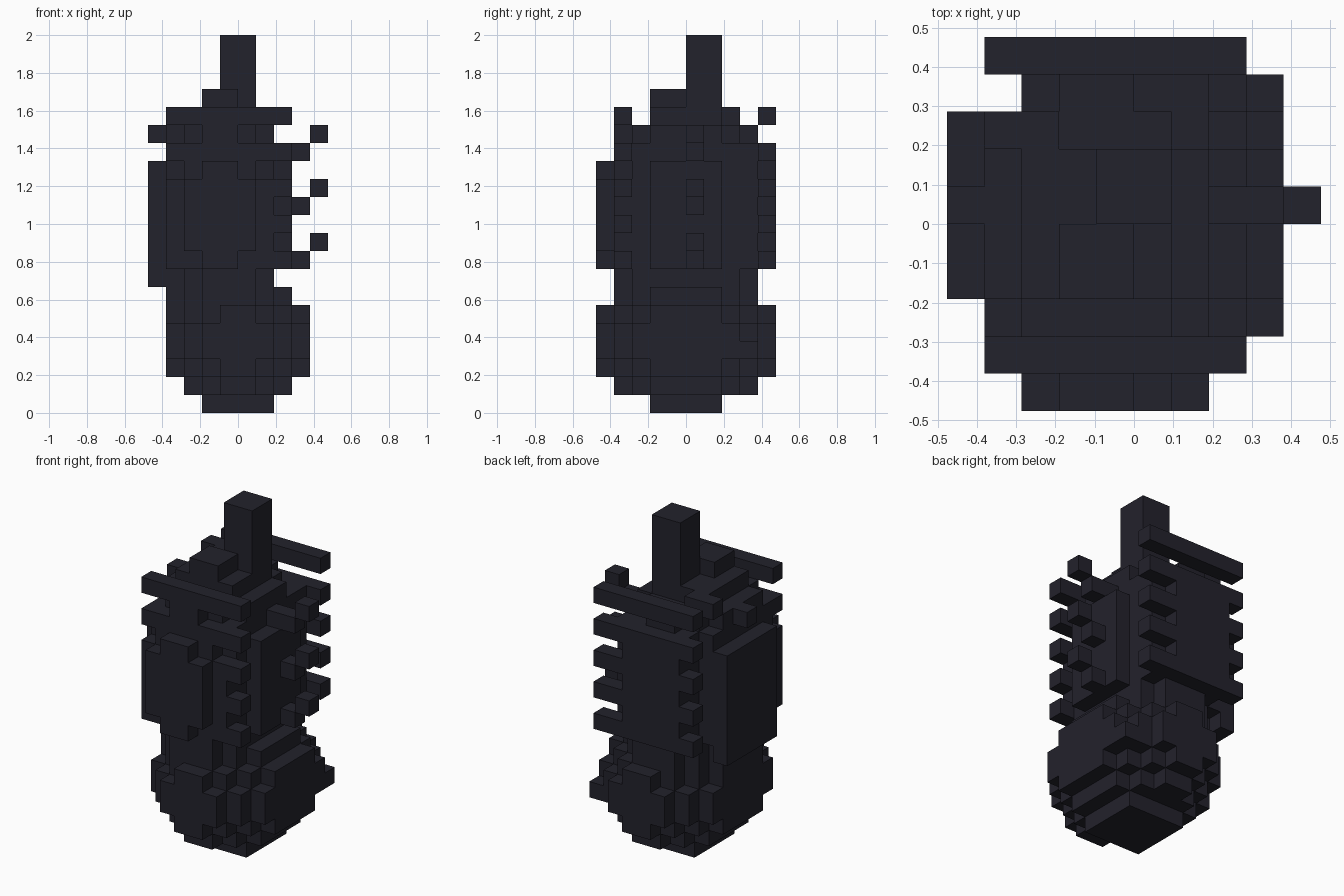
import bpy
import bmesh

cube = bpy.data.objects.get("Cube")
if cube:
    bpy.data.objects.remove(cube, do_unlink=True)

U = 2 / 21  # size of one block

mat = bpy.data.materials.new("charcoal")
mat.use_nodes = True
colour = (0.0165, 0.016, 0.025, 1)
mat.diffuse_color = colour
bsdf = mat.node_tree.nodes["Principled BSDF"]
bsdf.inputs["Base Color"].default_value = colour
bsdf.inputs["Roughness"].default_value = 0.8

taken = set()
DIRS = [(a, s) for a in range(3) for s in (0, 1)]


def part(name, *boxes):
    """One blocky shell from boxes given as x0, x1, y0, y1, z0, z1 in blocks."""
    cells = set()
    for x0, x1, y0, y1, z0, z1 in boxes:
        cells |= {(x, y, z) for x in range(x0, x1)
                  for y in range(y0, y1) for z in range(z0, z1)}
    cells -= taken
    taken.update(cells)
    bm = bmesh.new()
    for c in sorted(cells):
        for axis, side in DIRS:
            n = list(c)
            n[axis] += 1 if side else -1
            if tuple(n) in cells:
                continue
            b, d = (axis + 1) % 3, (axis + 2) % 3
            corners = []
            for i, j in ((0, 0), (1, 0), (1, 1), (0, 1)):
                p = list(c)
                p[axis] += side
                p[b] += i
                p[d] += j
                corners.append(bm.verts.new([v * U for v in p]))
            bm.faces.new(corners if side else corners[::-1])
    bmesh.ops.remove_doubles(bm, verts=bm.verts, dist=0.001)
    bmesh.ops.dissolve_limit(bm, angle_limit=0.01, verts=bm.verts, edges=bm.edges)
    me = bpy.data.meshes.new(name)
    bm.to_mesh(me)
    bm.free()
    me.materials.append(mat)
    bpy.context.collection.objects.link(bpy.data.objects.new(name, me))


# Rounded lower belly
part("belly",
     (-2, 2, -2, 2, 0, 1),
     (-3, 3, -2, 2, 1, 2), (-2, 2, -3, 3, 1, 2), (-1, 1, -4, 4, 1, 2),
     (-3, 3, -3, 3, 2, 6), (-2, 2, -4, 4, 2, 6), (-3, 3, -4, 4, 3, 5),
     (-1, 1, -5, 5, 2, 6), (-2, 2, -5, 5, 3, 5),
     (-4, -3, -2, 2, 2, 7), (-4, -3, -3, 3, 3, 5),
     (3, 4, -2, 2, 2, 6), (3, 4, -3, 3, 3, 5), (3, 4, 3, 4, 3, 4),
     (-3, 3, -2, 2, 6, 7))

# Narrower waist
part("waist",
     (-4, 2, -2, 2, 6, 8), (-3, 2, -3, 3, 6, 8), (-2, 1, -4, 4, 6, 8))

# Main trunk and its shoulders
part("trunk",
     (-4, 2, -4, 3, 8, 13), (-3, 2, 3, 4, 8, 14),
     (-4, 2, -3, 3, 13, 15), (-3, 1, -4, -3, 13, 14), (-3, 2, 3, 4, 14, 15),
     (-4, 2, -2, 2, 15, 16), (-3, 1, -3, 3, 15, 16), (-2, 0, -4, 4, 15, 16),
     (-3, 1, -2, 2, 16, 17), (-4, -2, 2, 3, 16, 17))

# Raised plates around the trunk
part("front_plate", (-3, 1, -5, -4, 9, 13), (-2, 0, -5, -4, 8, 14))
part("back_plate", (-3, 1, 4, 5, 8, 14))
part("right_plate", (-5, -4, -2, 3, 7, 14))
part("left_plate", (2, 3, -2, 2, 8, 14))

# Ribs front and back: short ones below, full-width bars above
for i, z in enumerate(range(8, 17, 2), 1):
    x0 = 2 if z < 14 else -4
    part(f"front_rib_{i}", (x0, 3, -4, -3, z, z + 1))
    part(f"back_rib_{i}", (-4, 3, 4, 5, z, z + 1))

# Upturned spines on the left side and one peg on the right
for i, z in enumerate((8, 11, 14), 1):
    part(f"spine_{i}", (2, 4, 0, 1, z, z + 1), (4, 5, 0, 1, z + 1, z + 2))
part("right_peg", (-5, -4, 0, 1, 15, 16))

# Top block and stem
part("top_block", (-2, 0, -2, 0, 17, 18))
part("stem", (-1, 1, 0, 2, 17, 21))
